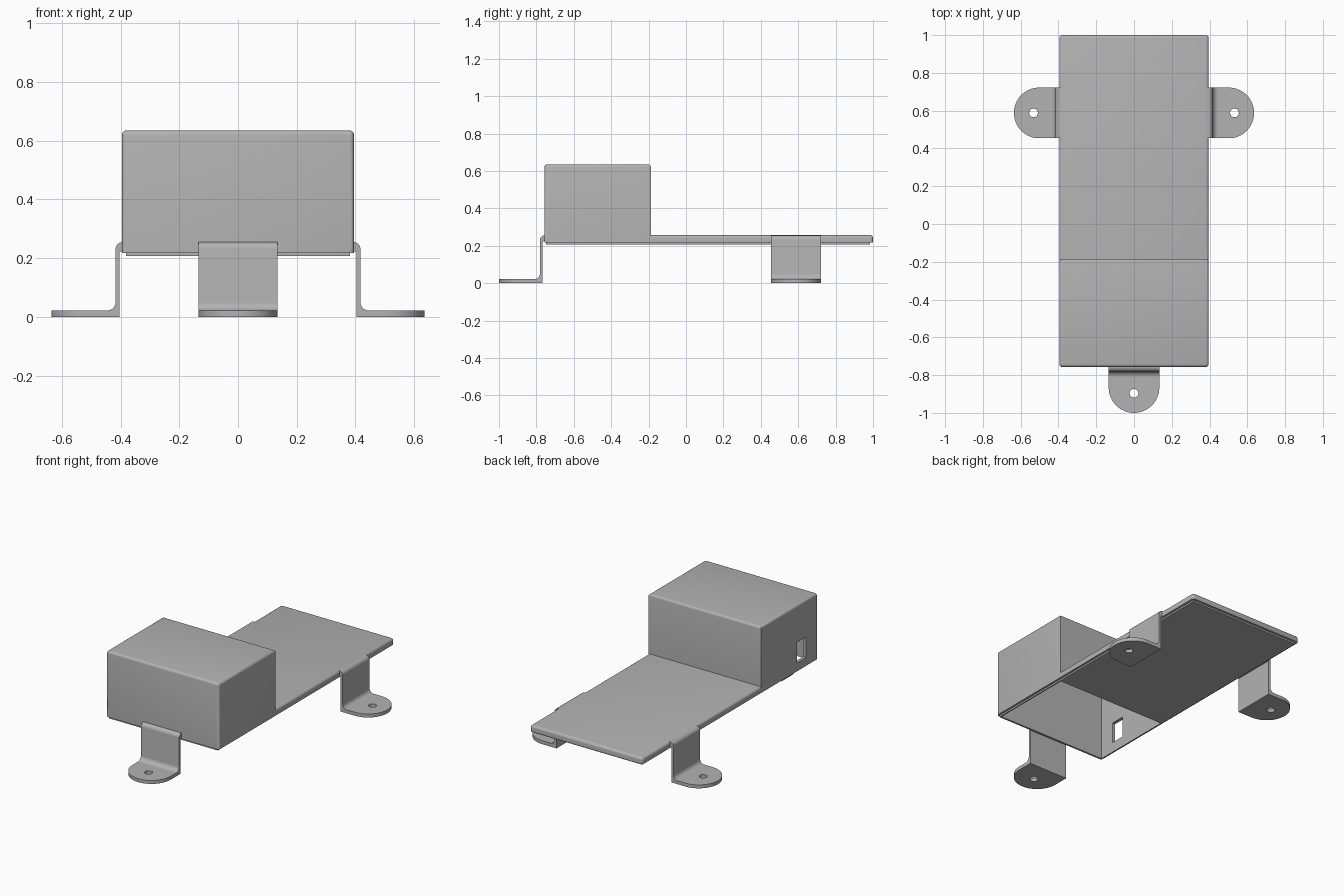
import bpy, bmesh, math
from mathutils import Matrix, Vector

old = bpy.data.objects.get("Cube")
if old:
    bpy.data.objects.remove(old, do_unlink=True)

grey = bpy.data.materials.new("satin grey")
grey.use_nodes = True
colour = (0.45, 0.45, 0.45, 1)
grey.diffuse_color = colour
grey.node_tree.nodes["Principled BSDF"].inputs["Base Color"].default_value = colour


def make_object(name, bm):
    bmesh.ops.recalc_face_normals(bm, faces=bm.faces)
    mesh = bpy.data.meshes.new(name)
    bm.to_mesh(mesh)
    bm.free()
    mesh.materials.append(grey)
    obj = bpy.data.objects.new(name, mesh)
    bpy.context.collection.objects.link(obj)
    return obj


def box(name, low, high, radius=0, rounded=None):
    """Block between two corners; edges whose midpoint passes the rule are rounded."""
    low, high = Vector(low), Vector(high)
    bm = bmesh.new()
    bmesh.ops.create_cube(bm, size=1)
    for v in bm.verts:
        v.co = Vector((v.co[i] + 0.5) * (high[i] - low[i]) + low[i] for i in range(3))
    if rounded:
        mid = (low + high) / 2
        edges = [e for e in bm.edges
                 if rounded((e.verts[0].co + e.verts[1].co) / 2 - mid)]
        bmesh.ops.bevel(bm, geom=edges, offset=radius, segments=4, profile=0.5,
                        affect='EDGES')
    return make_object(name, bm)


def prism(name, points, height):
    """Extrude a closed outline of 3D points along a vector."""
    bm = bmesh.new()
    face = bm.faces.new([bm.verts.new(p) for p in points])
    moved = bmesh.ops.extrude_face_region(bm, geom=[face])["geom"]
    bmesh.ops.translate(bm, vec=height,
                        verts=[g for g in moved if isinstance(g, bmesh.types.BMVert)])
    return make_object(name, bm)


def combine(obj, other, operation):
    mod = obj.modifiers.new("combine", 'BOOLEAN')
    mod.operation, mod.object, mod.solver = operation, other, 'EXACT'
    bpy.ops.object.select_all(action='DESELECT')
    bpy.context.view_layer.objects.active = obj
    obj.select_set(True)
    bpy.ops.object.modifier_apply(modifier=mod.name)
    bpy.data.objects.remove(other, do_unlink=True)


def smooth(obj):
    bpy.ops.object.select_all(action='DESELECT')
    bpy.context.view_layer.objects.active = obj
    obj.select_set(True)
    bpy.ops.object.shade_smooth_by_angle(angle=math.radians(30))


def arc(cx, cy, r, start, end, steps):
    angles = [math.radians(start + (end - start) * i / steps) for i in range(steps + 1)]
    return [(cx + r * math.cos(a), cy + r * math.sin(a)) for a in angles]


# Cover: long plate, raised housing and a narrow lip underneath
W, FRONT, STEP, BACK = 0.395, -0.757, -0.187, 1.0
BASE, TOP = 0.217, 0.635
cover = box("cover", (-W, FRONT, BASE), (W, BACK, 0.257), 0.015,
            lambda m: m.z > 0.01 or abs(m.z) < 0.001)
housing = box("housing", (-W, FRONT, BASE), (W, STEP, TOP), 0.015,
              lambda m: m.z > 0.1 or (abs(m.z) < 0.01 and m.y < 0))
combine(cover, housing, 'UNION')
lip = box("lip", (0.013 - W, FRONT + 0.008, 0.207), (W - 0.013, BACK - 0.015, 0.23))
combine(cover, lip, 'UNION')

# Open cavity below the housing and the cable slot in its right wall
wall = 0.02
cavity = box("cavity", (wall - W, FRONT + wall, 0.1), (W - wall, STEP - wall, TOP - wall))
combine(cover, cavity, 'DIFFERENCE')
slot = box("slot", (-0.5, -0.64, 0.27), (-0.3, -0.55, 0.40))
combine(cover, slot, 'DIFFERENCE')
smooth(cover)

# Mounting brackets: bent strip with a round, drilled foot
HALF, REACH = 0.134, 0.241


def bracket(name, location, turn):
    profile = [(-0.01, 0.23), (-0.01, 0.255)]
    profile += arc(-0.002, 0.231, 0.024, 90, 0, 6)
    profile += arc(0.05, 0.05, 0.028, 180, 270, 6)
    profile += [(REACH, 0.022), (REACH, 0), (0.008, 0), (0.008, 0.22)]
    strip = prism(name, [(d, -HALF, z) for d, z in profile], (0, 2 * HALF, 0))

    outline = [(-0.1, HALF + 0.01), (-0.1, -HALF - 0.01), (0.06, -HALF - 0.01),
               (0.06, -HALF)]
    outline += arc(REACH - HALF, 0, HALF, -90, 90, 32)
    outline += [(0.06, HALF), (0.06, HALF + 0.01)]
    combine(strip, prism("foot_outline", [(x, y, -0.1) for x, y in outline], (0, 0, 0.5)),
            'INTERSECT')
    hole = arc(0.137, 0, 0.023, 0, 345, 23)
    combine(strip, prism("screw_hole", [(x, y, -0.1) for x, y in hole], (0, 0, 0.2)),
            'DIFFERENCE')
    strip.data.transform(Matrix.Translation(location)
                         @ Matrix.Rotation(math.radians(turn), 4, 'Z'))
    smooth(strip)


bracket("left_bracket", (W, 0.588, 0), 0)
bracket("right_bracket", (-W, 0.588, 0), 180)
bracket("front_bracket", (0, FRONT - 0.002, 0), -90)
